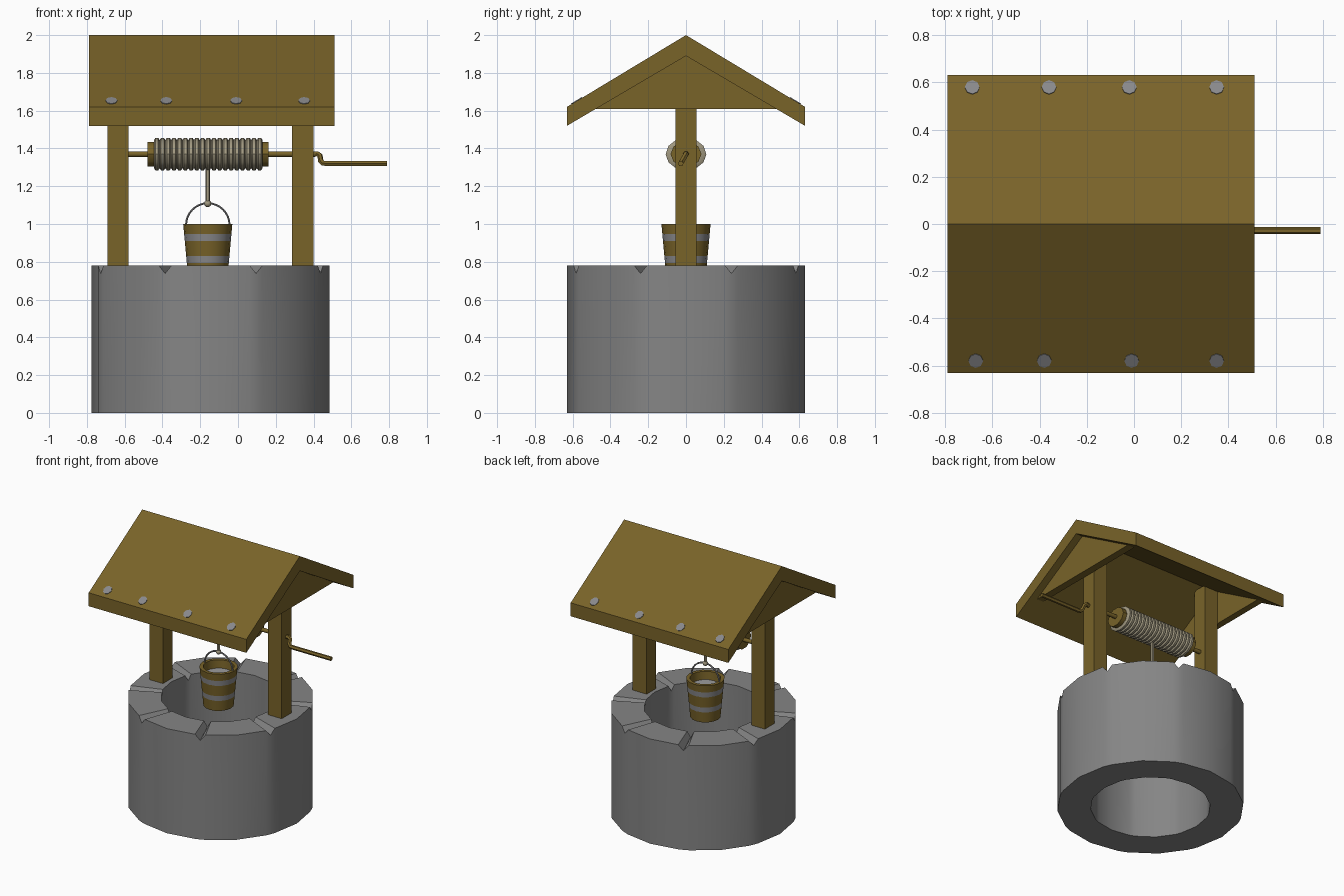
import bpy, bmesh, math
from mathutils import Vector

if "Cube" in bpy.data.objects:
    bpy.data.objects.remove(bpy.data.objects["Cube"])

CX = -0.145   # centre of the well
BX = -0.16    # centre of bucket and rope


def mat(name, rgb):
    m = bpy.data.materials.new(name)
    m.diffuse_color = (*rgb, 1)
    m.use_nodes = True
    m.node_tree.nodes["Principled BSDF"].inputs["Base Color"].default_value = m.diffuse_color
    return m


WOOD = mat("brown wood", (0.19, 0.125, 0.022))
STONE = mat("grey stone", (0.235, 0.235, 0.235))
ROPE = mat("beige rope", (0.36, 0.32, 0.22))
METAL = mat("grey metal", (0.25, 0.25, 0.26))
WATER = mat("pale water", (0.33, 0.33, 0.34))


def finish(name, bm, mats, smooth=None):
    bmesh.ops.recalc_face_normals(bm, faces=bm.faces[:])
    me = bpy.data.meshes.new(name)
    bm.to_mesh(me)
    bm.free()
    for m in mats:
        me.materials.append(m)
    if smooth:
        me.polygons.foreach_set("use_smooth", [True] * len(me.polygons))
        me.set_sharp_from_angle(angle=math.radians(smooth))
    ob = bpy.data.objects.new(name, me)
    bpy.context.collection.objects.link(ob)
    return ob


def extrude_x(name, yz, x0, x1, m):
    """Extrude a side profile along x."""
    bm = bmesh.new()
    a = [bm.verts.new((x0, y, z)) for y, z in yz]
    b = [bm.verts.new((x1, y, z)) for y, z in yz]
    n = len(yz)
    bm.faces.new(a)
    bm.faces.new(b[::-1])
    for i in range(n):
        j = (i + 1) % n
        bm.faces.new((a[i], b[i], b[j], a[j]))
    bmesh.ops.triangulate(bm, faces=[f for f in bm.faces if len(f.verts) > 4])
    return finish(name, bm, [m])


def rings(bm, loops, closed=False):
    """Bridge successive vertex loops."""
    vs = [[bm.verts.new(p) for p in loop] for loop in loops]
    n = len(vs[0])
    pairs = list(zip(vs, vs[1:])) + ([(vs[-1], vs[0])] if closed else [])
    for a, b in pairs:
        for i in range(n):
            j = (i + 1) % n
            bm.faces.new((a[i], a[j], b[j], b[i]))
    if not closed:
        bm.faces.new(vs[0][::-1])
        bm.faces.new(vs[-1])


def lathe_x(name, prof, sides, m, ky=1.0, z=1.37, smooth=None):
    """Lathe (x, radius) profile around the axle line, stretched in y."""
    bm = bmesh.new()
    ang = [2 * math.pi * i / sides for i in range(sides)]
    rings(bm, [[(x, r * ky * math.cos(t), z + r * math.sin(t)) for t in ang]
               for x, r in prof])
    return finish(name, bm, [m], smooth)


def tube(name, pts, r, m, res=1):
    cu = bpy.data.curves.new(name + "_path", 'CURVE')
    cu.dimensions = '3D'
    cu.bevel_depth, cu.bevel_resolution, cu.use_fill_caps = r, res, True
    sp = cu.splines.new('POLY')
    sp.points.add(len(pts) - 1)
    for p, c in zip(sp.points, pts):
        p.co = (*c, 1)
    tmp = bpy.data.objects.new(name + "_path", cu)
    bpy.context.collection.objects.link(tmp)
    bpy.context.view_layer.update()
    me = bpy.data.meshes.new_from_object(
        tmp.evaluated_get(bpy.context.evaluated_depsgraph_get()))
    bpy.data.objects.remove(tmp)
    bm = bmesh.new()
    bm.from_mesh(me)
    for f in bm.faces:
        f.material_index = 0
    ob = finish(name, bm, [], 50)
    ob.data.materials.clear()
    ob.data.materials.append(m)
    return ob


# Stone wall: hollow ring with eight V notches across the rim
steps = []
for k in range(8):
    c = 22.5 + 45 * k
    steps += [(c - 22.5, 0), (c - 3.3, 0), (c, 0.042), (c + 3.3, 0)]


def wall_loop(r, top):
    return [(CX + r * math.cos(math.radians(a)), r * math.sin(math.radians(a)),
             0.78 - d if top else 0) for a, d in steps]


bm = bmesh.new()
rings(bm, [wall_loop(0.63, False), wall_loop(0.63, True),
           wall_loop(0.405, True), wall_loop(0.405, False)], closed=True)
finish("stone_wall", bm, [STONE], 30)

# Posts and gable panels
for side, x0, x1, g0, g1 in (("left", -0.69, -0.58, -0.74, -0.69),
                             ("right", 0.285, 0.40, 0.40, 0.455)):
    extrude_x(side + "_post", [(-.056, .73), (.056, .73), (.056, 1.87), (-.056, 1.87)],
              x0, x1, WOOD)
    extrude_x(side + "_gable", [(-.48, 1.61), (.48, 1.61), (0, 1.895)], g0, g1, WOOD)

# Roof slab
extrude_x("roof", [(-.63, 1.52), (0, 1.89), (.63, 1.52), (.63, 1.62), (0, 2.0), (-.63, 1.62)],
          -0.79, 0.51, WOOD)

# Nail heads along both eaves
slope = math.atan2(0.38, 0.63)
for s, xs in ((-1, (-.67, -.38, -.01, .35)), (1, (-.685, -.36, -.02, .35))):
    for i, x in enumerate(xs):
        bm = bmesh.new()
        loops = []
        for h in (-0.002, 0.004):
            loop = []
            for k in range(8):
                t = 2 * math.pi * k / 8
                u, v = 0.031 * math.cos(t), 0.034 * math.sin(t)
                y = 0.578 + v * math.cos(slope) + h * math.sin(slope)
                z = 2.0 - 0.578 * 0.38 / 0.63 - v * math.sin(slope) + h * math.cos(slope)
                loop.append((x + u, s * y, z))
            loops.append(loop)
        rings(bm, loops)
        finish(f"roof_nail_{'front' if s < 0 else 'back'}_{i + 1}", bm, [METAL])

# Axle, drum and wound rope
lathe_x("axle", [(-0.62, .015), (0.41, .015)], 8, WOOD, smooth=50)
lathe_x("drum", [(-0.48, .068), (0.162, .068)], 10, WOOD, ky=1.2, smooth=40)
turns, x0, x1 = 19, -0.445, 0.13
w = (x1 - x0) / turns
prof = [(x0, 0.06)]
for i in range(turns):
    prof += [(x0 + w * (i + f), r) for f, r in
             ((0.03, .076), (0.25, .086), (0.75, .086), (0.97, .076))]
prof.append((x1, 0.06))
lathe_x("rope_coil", prof, 12, ROPE, ky=1.25, smooth=35)

# Crank
tube("crank", [(.39, 0, 1.37), (.42, 0, 1.372), (.434, -.004, 1.362), (.438, -.02, 1.335),
               (.45, -.027, 1.322), (.47, -.028, 1.32), (.79, -.028, 1.32)], 0.015, WOOD)

# Hanging rope with a knot around the bucket handle
tube("hanging_rope", [(BX, 0, 1.32), (BX, 0, 1.10)], 0.012, ROPE)
bm = bmesh.new()
bmesh.ops.create_icosphere(bm, subdivisions=2, radius=0.019)
bmesh.ops.translate(bm, verts=bm.verts[:], vec=Vector((BX, 0, 1.108)))
finish("rope_knot", bm, [ROPE], 60)

# Bucket handle
tube("bucket_handle", [(BX + .115 * math.cos(math.pi * i / 16), 0,
                        .995 + .115 * math.sin(math.pi * i / 16)) for i in range(17)],
     0.006, METAL)

# Bucket: tapered shell with metal bands by height, filled with water
def circle(r, z, n=16):
    return [(BX + r * math.cos(2 * math.pi * i / n),
             r * math.sin(2 * math.pi * i / n), z) for i in range(n)]


def taper(z):
    return 0.104 + (z - 0.715) / 0.285 * 0.026


bm = bmesh.new()
rings(bm, [circle(taper(z), z) for z in (.715, .793, .83, .91, .948, 1.0)]
      + [circle(.105, 1.0), circle(.1, .94)])
for f in bm.faces:
    c = f.calc_center_median()
    outer = math.hypot(c.x - BX, c.y) > 0.1
    if outer and (.793 < c.z < .83 or .91 < c.z < .948):
        f.material_index = 1
    elif len(f.verts) > 4 and c.z > .9:
        f.material_index = 2
finish("bucket", bm, [WOOD, METAL, WATER], 40)
